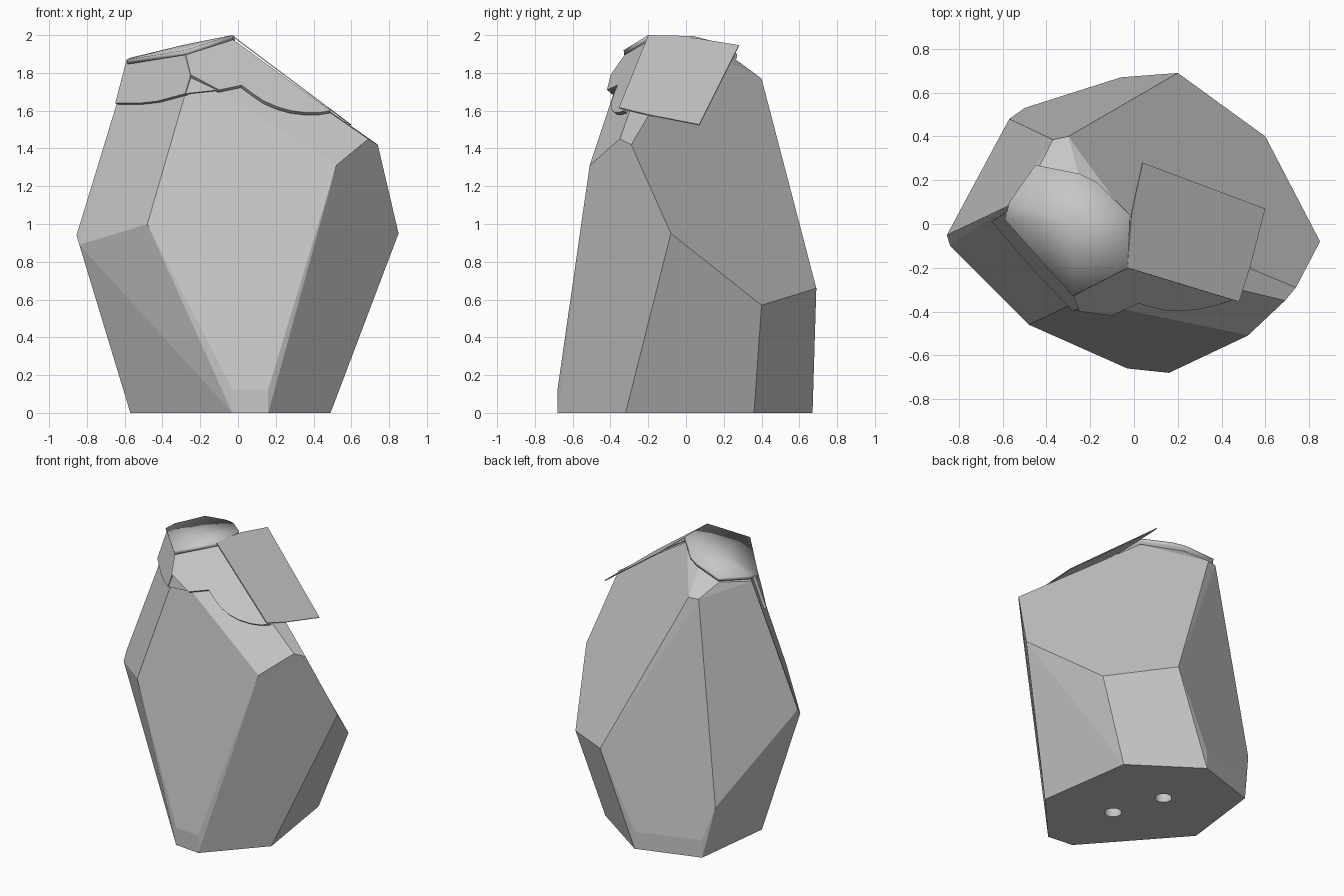
import bpy, bmesh, math
from mathutils import Vector

cube = bpy.data.objects.get("Cube")
if cube:
    bpy.data.objects.remove(cube, do_unlink=True)

grey = bpy.data.materials.new("stone_grey")
grey.use_nodes = True
colour = (0.57, 0.57, 0.57, 1)
grey.diffuse_color = colour
grey.node_tree.nodes["Principled BSDF"].inputs["Base Color"].default_value = colour


def finish(name, bm):
    mesh = bpy.data.meshes.new(name)
    bm.to_mesh(mesh)
    bm.free()
    obj = bpy.data.objects.new(name, mesh)
    bpy.context.collection.objects.link(obj)
    mesh.materials.append(grey)
    return obj


def sheet(name, points, outward, thickness, centre=None):
    """Thin slab whose outer skin passes through the points."""
    bm = bmesh.new()
    rim = [bm.verts.new(p) for p in points]
    if centre:
        hub = bm.verts.new(centre)
        for a, b in zip(rim, rim[1:] + rim[:1]):
            bm.faces.new((a, b, hub))
    else:
        bm.faces.new(rim)
    bm.normal_update()
    for f in bm.faces:
        if f.normal.dot(Vector(outward)) < 0:
            f.normal_flip()
    obj = finish(name, bm)
    solid = obj.modifiers.new("thickness", 'SOLIDIFY')
    solid.thickness = thickness
    solid.offset = -1
    return obj


def on_plane(origin, normal, shift, outline):
    """Lift front-view (x, z) outlines on to a facet, moved forward by shift."""
    o, n = Vector(origin), Vector(normal)
    return [(x, o.y - (n.x * (x - o.x) + n.z * (z - o.z)) / n.y - shift, z)
            for x, z in outline]


# Faceted body: foot outline, waist corners, shoulder and crown corners
foot = [(.16, -.68), (-.03, -.66), (-.57, -.05), (-.50, .53),
        (-.06, .67), (.39, .36), (.49, -.32)]
waist = [(-.48, -.46, 1.0), (-.855, -.05, .94), (-.84, -.10, .89),
         (-.57, .48, .36), (.20, .69, .66), (.60, .40, .57), (.85, -.08, .95)]
crown = [(.52, -.51, 1.31), (.69, -.35, 1.45), (.74, -.29, 1.42),
         (-.25, -.35, 1.79), (-.30, .40, 1.77), (-.37, .385, 1.77),
         (-.05, -.17, 1.96), (-.03, .03, 1.96), (-.58, .08, 1.84),
         (-.29, -.26, 1.88), (-.25, .21, 1.91), (-.44, .25, 1.86)]
bm = bmesh.new()
for p in [(x, y, z) for z in (0, .125) for x, y in foot] + waist + crown:
    bm.verts.new(p)
hull = bmesh.ops.convex_hull(bm, input=bm.verts)
loose = [v for v in bm.verts if not v.link_faces]
bmesh.ops.delete(bm, geom=loose, context='VERTS')
bmesh.ops.dissolve_limit(bm, angle_limit=math.radians(3),
                         verts=bm.verts, edges=bm.edges)
bmesh.ops.recalc_face_normals(bm, faces=bm.faces)
body = finish("body", bm)

# Round sockets in the underside
for i, (x, y) in enumerate([(.04, -.165), (-.09, .19)]):
    bm = bmesh.new()
    bmesh.ops.create_cone(bm, cap_ends=True, segments=24,
                          radius1=.055, radius2=.055, depth=.24)
    bmesh.ops.translate(bm, verts=bm.verts, vec=(x, y, 0))
    cutter = finish("socket_cutter_%d" % i, bm)
    cutter.hide_render = True
    cutter.hide_viewport = True
    cutter.display_type = 'WIRE'
    cut = body.modifiers.new("socket", 'BOOLEAN')
    cut.operation = 'DIFFERENCE'
    cut.solver = 'EXACT'
    cut.object = cutter

# Front layer with a wavy lower lip
front_dir = (.056, -.189, .149)
wave = [(-.10, 1.71), (.02, 1.735), (.08, 1.69), (.14, 1.65), (.21, 1.62),
        (.28, 1.60), (.36, 1.59), (.43, 1.59), (.49, 1.60)]
sheet("front_layer", on_plane((.52, -.51, 1.31), front_dir, .04,
      wave + [(-.03, 1.98), (-.28, 1.91), (-.25, 1.79)]), front_dir, .022)

# Small folded tip between the front and side layers
tip_dir = (-.104, -1, .174)
sheet("layer_tip", on_plane((-.48, -.46, 1.0), tip_dir, .035,
      [(-.25, 1.79), (-.28, 1.69), (-.10, 1.71)]), tip_dir, .022)

# Side layer
side_dir = (-.33, -.282, .135)
sheet("side_layer", on_plane((-.48, -.46, 1.0), side_dir, .035,
      [(-.65, 1.64), (-.52, 1.64), (-.43, 1.65), (-.28, 1.69),
       (-.25, 1.79), (-.28, 1.91), (-.59, 1.87)]), side_dir, .022)

# Flat slope plate that overhangs the body
slope = [(-.03, -.20), (.48, -.355), (.53, -.20), (.60, .07),
         (.04, .28), (-.01, .05)]
sheet("slope_plate", [(x, y, 1.977 - .75 * x) for x, y in slope],
      (.6, 0, .8), .006)

# Slightly domed crown cap
cap_rim = [(-.03, -.20, 2.0), (-.28, -.33, 1.92), (-.59, .02, 1.87),
           (-.57, .10, 1.88), (-.45, .27, 1.90), (-.25, .23, 1.94),
           (-.17, .19, 1.955), (-.02, .04, 1.995)]
cap = sheet("crown_cap", cap_rim, (0, 0, 1), .025, centre=(-.28, 0, 1.95))
bpy.ops.object.select_all(action='DESELECT')
cap.select_set(True)
bpy.context.view_layer.objects.active = cap
bpy.ops.object.shade_smooth_by_angle(angle=math.radians(30))
